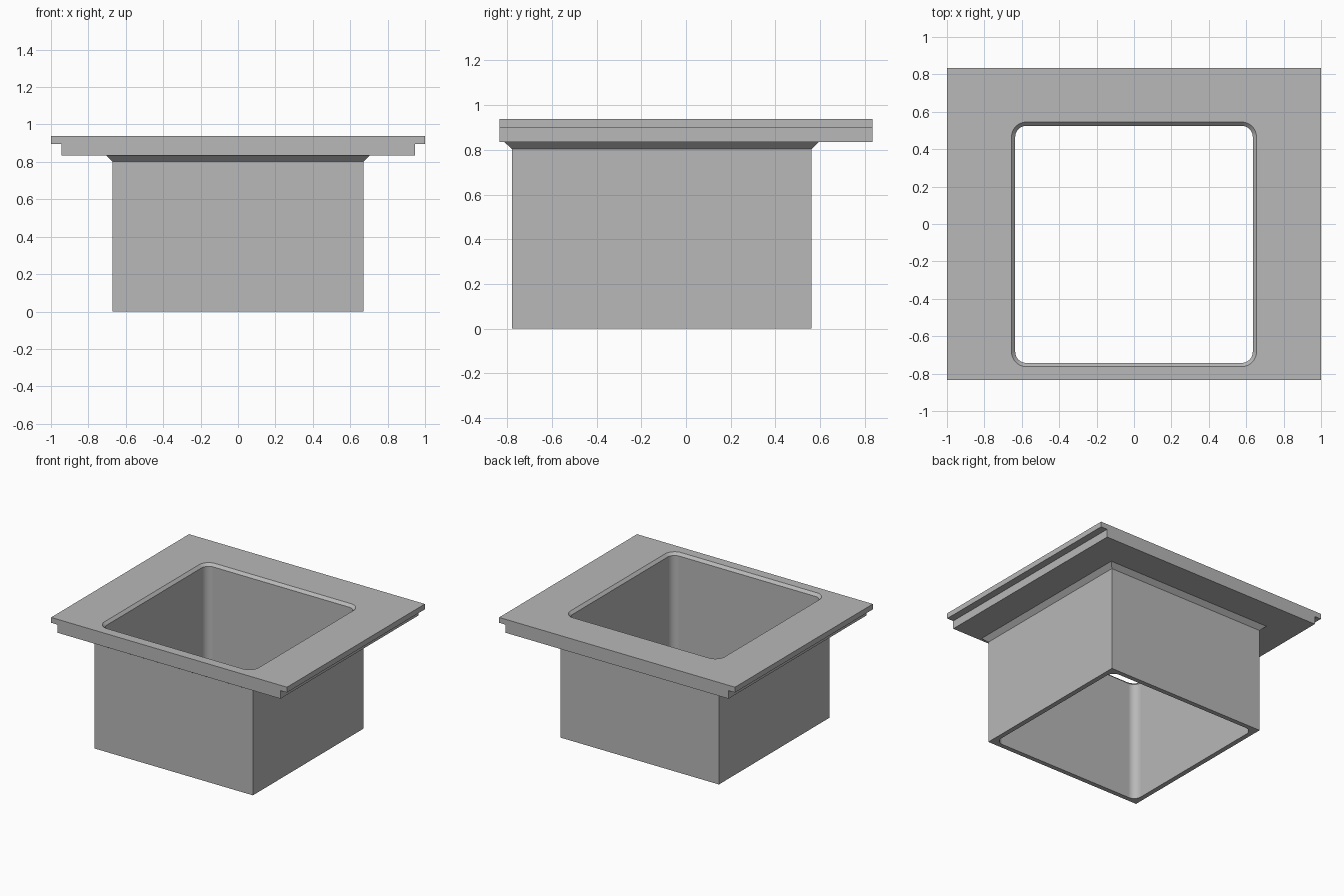
import bpy, bmesh
from math import cos, sin, pi

if "Cube" in bpy.data.objects:
    bpy.data.objects.remove(bpy.data.objects["Cube"], do_unlink=True)

grey = bpy.data.materials.new("plain grey")
grey.use_nodes = True
grey.diffuse_color = (0.48, 0.48, 0.48, 1)
grey.node_tree.nodes["Principled BSDF"].inputs["Base Color"].default_value = grey.diffuse_color

SHAFT_Y = -0.109      # the shaft sits forward of the plate centre
HALF_DEPTH = 0.835    # half the plate's depth


def loft(name, rings):
    """Closed solid through a stack of matching point rings."""
    bm = bmesh.new()
    loops = [[bm.verts.new(p) for p in ring] for ring in rings]
    n = len(loops[0])
    for a, b in zip(loops, loops[1:]):
        for i in range(n):
            j = (i + 1) % n
            bm.faces.new((a[i], a[j], b[j], b[i]))
    bm.faces.new(loops[0][::-1])
    bm.faces.new(loops[-1])
    bmesh.ops.recalc_face_normals(bm, faces=bm.faces)
    mesh = bpy.data.meshes.new(name)
    bm.to_mesh(mesh)
    bm.free()
    mesh.materials.append(grey)
    obj = bpy.data.objects.new(name, mesh)
    bpy.context.collection.objects.link(obj)
    return obj


def rounded_rect(hx, hy, z, r=0, steps=12):
    """Rectangle ring around the shaft axis, with round corners if r > 0."""
    points = []
    for k, (sx, sy) in enumerate(((1, 1), (-1, 1), (-1, -1), (1, -1))):
        for i in range(steps + 1 if r else 1):
            a = (k + i / steps) * pi / 2
            points.append((sx * (hx - r) + r * cos(a),
                           SHAFT_Y + sy * (hy - r) + r * sin(a), z))
    return points


def combine(target, tool, operation):
    mod = target.modifiers.new(operation.lower(), "BOOLEAN")
    mod.operation, mod.object, mod.solver = operation, tool, "EXACT"
    bpy.context.view_layer.objects.active = target
    bpy.ops.object.modifier_apply(modifier=mod.name)
    bpy.data.objects.remove(tool, do_unlink=True)


# Top plate: stepped profile run from front to back
half = [(0.945, 0.835), (0.945, 0.897), (1, 0.897), (1, 0.938)]
profile = half + [(-x, z) for x, z in reversed(half)]
plate = loft("flanged_frame", [[(x, y, z) for x, z in profile]
                               for y in (-HALF_DEPTH, HALF_DEPTH)])

# Square shaft with a flared collar reaching into the plate
shaft = loft("shaft", [rounded_rect(0.672 + grow, 0.67 + grow, z) for z, grow in
                       ((0, 0), (0.803, 0), (0.835, 0.034), (0.88, 0.034))])
combine(plate, shaft, "UNION")

# Through opening with round corners and a bevelled rim
opening = loft("opening_cutter", [rounded_rect(0.635 + grow, 0.634 + grow, z, 0.06 + grow)
                                  for z, grow in ((-0.1, 0), (0.918, 0), (0.958, 0.04))])
combine(plate, opening, "DIFFERENCE")

# Smooth the round corners only
bpy.ops.object.select_all(action="DESELECT")
plate.select_set(True)
bpy.context.view_layer.objects.active = plate
bpy.ops.object.shade_smooth_by_angle(angle=pi / 6)
weighted = plate.modifiers.new("weighted normals", "WEIGHTED_NORMAL")
weighted.keep_sharp = True
